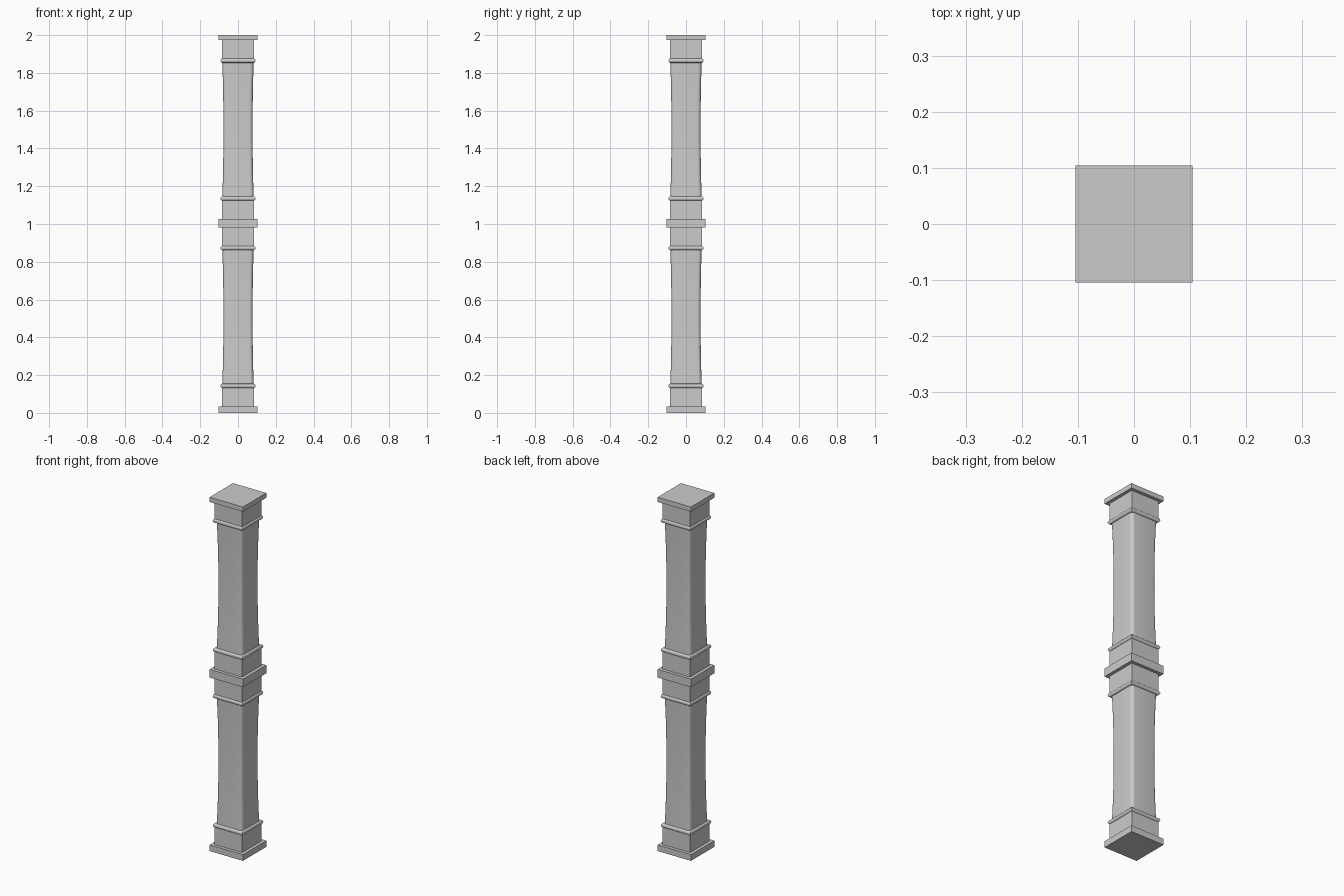
import bpy
import bmesh
import math

cube = bpy.data.objects.get("Cube")
if cube:
    bpy.data.objects.remove(cube, do_unlink=True)

stone = bpy.data.materials.new("grey_stone")
stone.use_nodes = True
colour = (0.6, 0.6, 0.6, 1)
stone.diffuse_color = colour
stone.node_tree.nodes["Principled BSDF"].inputs["Base Color"].default_value = colour


def outline(half, radius, steps=6):
    """Square outline, with rounded corners when radius is above zero."""
    points = []
    count = steps if radius else 0
    for corner in range(4):
        sx, sy = [(1, 1), (-1, 1), (-1, -1), (1, -1)][corner]
        for i in range(count + 1):
            a = math.pi / 2 * (corner + (i / count if count else 0))
            points.append((sx * (half - radius) + radius * math.cos(a),
                           sy * (half - radius) + radius * math.sin(a)))
    return points


def square_loft(name, profile, radius=0.0):
    """Skin a stack of square sections given as (half width, height)."""
    bm = bmesh.new()
    rings = [[bm.verts.new((x, y, z)) for x, y in outline(half, radius)]
             for half, z in profile]
    for low, high in zip(rings, rings[1:]):
        n = len(low)
        for i in range(n):
            j = (i + 1) % n
            bm.faces.new((low[i], low[j], high[j], high[i]))
    bm.faces.new(rings[0][::-1])
    bm.faces.new(rings[-1])
    bmesh.ops.recalc_face_normals(bm, faces=bm.faces)
    mesh = bpy.data.meshes.new(name)
    bm.to_mesh(mesh)
    bm.free()
    mesh.materials.append(stone)
    obj = bpy.data.objects.new(name, mesh)
    bpy.context.collection.objects.link(obj)
    bpy.ops.object.select_all(action="DESELECT")
    obj.select_set(True)
    bpy.context.view_layer.objects.active = obj
    bpy.ops.object.shade_smooth_by_angle(angle=math.radians(40))


def slab(name, half, bottom, top):
    square_loft(name, [(half, bottom), (half, top)])


# Square plates at the foot, waist and head
slab("base_plate", 0.104, 0, 0.035)
slab("middle_plate", 0.104, 0.981, 1.027)
slab("top_plate", 0.104, 1.973, 2)

# Blocks between the plates and the mouldings
slab("base_block", 0.086, 0.035, 0.143)
slab("lower_middle_block", 0.086, 0.873, 0.981)
slab("upper_middle_block", 0.086, 1.027, 1.135)
slab("top_block", 0.086, 1.865, 1.973)

# Half-round mouldings
for name, z in (("base_moulding", 0.143), ("lower_middle_moulding", 0.873),
                ("upper_middle_moulding", 1.135), ("top_moulding", 1.865)):
    arc = [math.pi * (i / 8 - 0.5) for i in range(9)]
    square_loft(name, [(0.081 + 0.012 * math.cos(a), z + 0.012 * math.sin(a))
                       for a in arc])

# Shafts with soft corners and gently hollowed sides
for name, bottom, top in (("lower_shaft", 0.15, 0.866),
                          ("upper_shaft", 1.142, 1.858)):
    profile = []
    for i in range(17):
        t = i / 16
        profile.append((0.077 + 0.006 * (2 * t - 1) ** 2,
                        bottom + (top - bottom) * t))
    square_loft(name, profile, 0.018)
